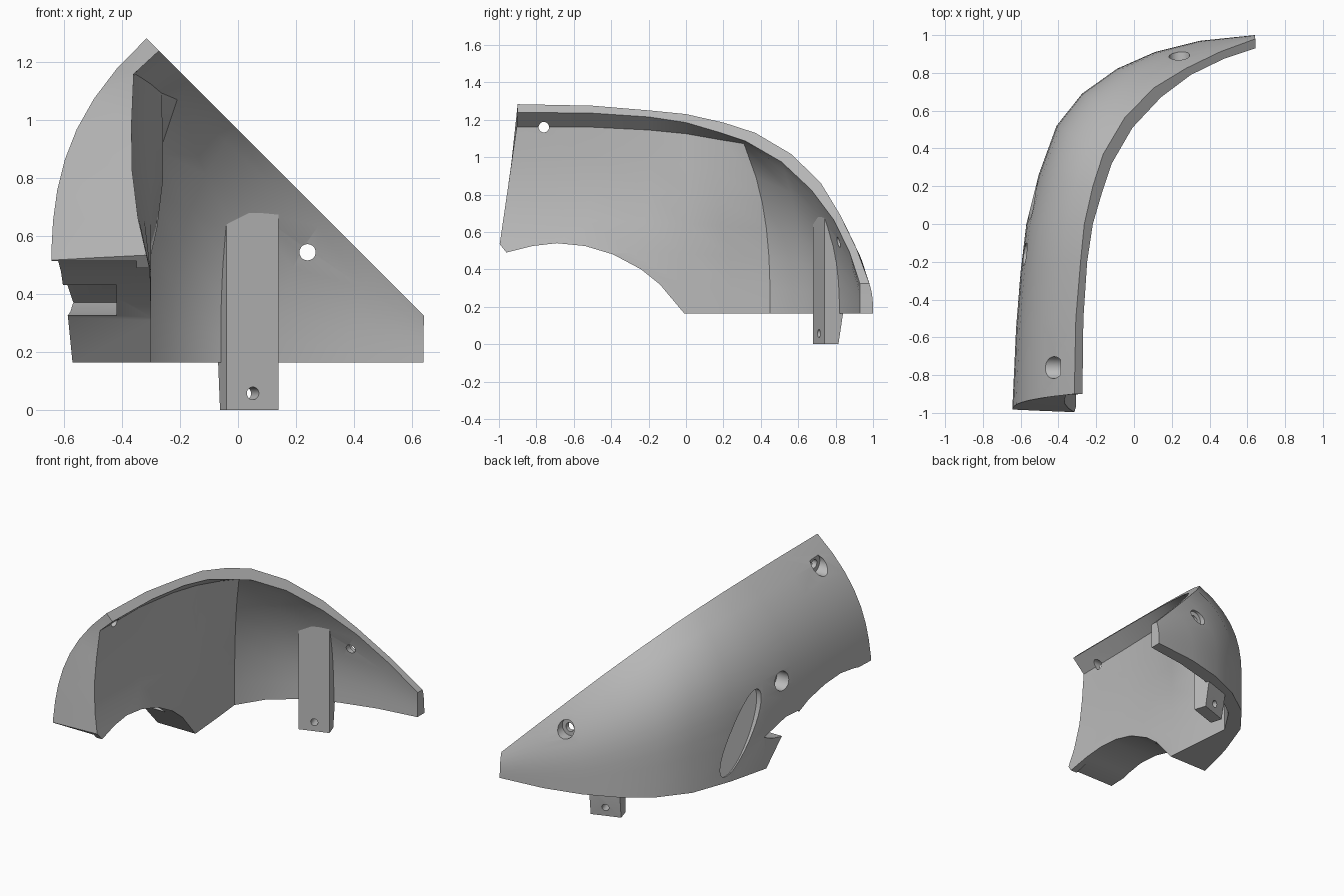
import bpy, bmesh, math
from mathutils import Vector, Matrix

if "Cube" in bpy.data.objects:
    bpy.data.objects.remove(bpy.data.objects["Cube"])

grey = bpy.data.materials.new("light_grey")
grey.diffuse_color = (0.5, 0.5, 0.5, 1)
grey.use_nodes = True
grey.node_tree.nodes["Principled BSDF"].inputs["Base Color"].default_value = grey.diffuse_color
CUT = 0.967  # the sloping rim lies on the plane x + z = CUT


def make(name, bm):
    bm.normal_update()
    bmesh.ops.recalc_face_normals(bm, faces=bm.faces)
    me = bpy.data.meshes.new(name)
    bm.to_mesh(me)
    bm.free()
    me.materials.append(grey)
    ob = bpy.data.objects.new(name, me)
    bpy.context.collection.objects.link(ob)
    return ob


def loft(name, rings):
    bm = bmesh.new()
    vs = [[bm.verts.new(p) for p in r] for r in rings]
    n = len(vs[0])
    for a, b in zip(vs, vs[1:]):
        for i in range(n):
            j = (i + 1) % n
            bm.faces.new((a[i], a[j], b[j], b[i]))
    bm.faces.new(vs[0])
    bm.faces.new(vs[-1])
    bm.normal_update()
    bmesh.ops.triangulate(bm, faces=[f for f in bm.faces if len(f.verts) > 4])
    return make(name, bm)


def rod(name, a, b, r, sides=32):
    a, b = Vector(a), Vector(b)
    bm = bmesh.new()
    m = Matrix.Translation((a + b) / 2) @ (b - a).to_track_quat('Z', 'Y').to_matrix().to_4x4()
    bmesh.ops.create_cone(bm, cap_ends=True, segments=sides, radius1=r, radius2=r,
                          depth=(b - a).length, matrix=m)
    return make(name, bm)


def carve(ob, cutter):
    cutter.hide_render = True
    m = ob.modifiers.new("cut", 'BOOLEAN')
    m.operation, m.solver, m.object = 'DIFFERENCE', 'EXACT', cutter
    bpy.context.view_layer.objects.active = ob
    bpy.ops.object.modifier_apply(modifier=m.name)
    bpy.data.objects.remove(cutter)


# Control curves along the shell: outer foot, outer rim, inner rim, inner foot
foot = [(-.645, -1.02), (-.625, -.55), (-.60, -.25), (-.57, 0), (-.505, .26), (-.41, .52),
        (-.275, .69), (-.09, .822), (.11, .91), (.35, .97), (.64, 1.0)]
rim = [(-.9, 1.283), (-.5, 1.275), (-.2, 1.25), (0, 1.23), (.2, 1.185), (.37, 1.13),
       (.565, 1.015), (.722, .86), (.825, .69), (.912, .51), (.98, .325)]
inner_rim = [(-.9, 1.24), (-.5, 1.235), (-.2, 1.215), (0, 1.185), (.17, 1.135), (.32, 1.085),
             (.51, .975), (.67, .825), (.79, .665), (.875, .49), (.93, .325)]
inner_foot = [(-.30, -1.05), (-.30, -.6), (-.30, -.3), (-.30, 0), (-.32, .24), (-.34, .45),
              (-.232, .618), (-.065, .745), (.14, .83), (.38, .893), (.64, .93)]
ledge = [(-.36, -.905, 1.16), (-.355, -.5, 1.16), (-.33, -.2, 1.145), (-.30, 0, 1.125),
         (-.265, .17, 1.095), (-.21, .31, 1.072)]

rings = []
for k in range(11):
    B = Vector((*foot[k], .165))
    E = Vector((CUT - rim[k][1], *rim[k]))
    I = Vector((CUT - inner_rim[k][1], *inner_rim[k]))
    D = Vector((*inner_foot[k], .165))
    z0 = .165 + .28 * (E.z - .325) / .955
    ring = [B]
    for i in range(0, 9):
        f = i / 8
        h = f ** 2.8
        y = B.y + (E.y - B.y) * h
        if k == 0:  # the front end leans in a straight line
            y = B.y + (E.y - B.y) * (z0 + f * (E.z - z0) - .165) / (E.z - .165)
        z = z0 + f * (E.z - z0)
        if i == 0:
            z = max(z, .175)
        ring.append(Vector((B.x + (E.x - B.x) * h, y, z)))
    ring.append(I)
    if k < 5:
        W = Vector(ledge[k])
        steps = [(1, 1), (.83, 1.12), (.67, 1.1), (.5, .75), (.33, .1), (.15, 0)]
    else:
        W = Vector(ledge[k]) if k == 5 else I
        steps = [(f, f ** 2.8) for f in (1 if k == 5 else .94, .8, .65, .5, .33, .15)]
    for f, h in steps:
        p = D.lerp(W, h)
        p.z = D.z + f * (W.z - D.z)
        if k == 0:
            p.y = D.y + f * (W.y - D.y)
        ring.append(p)
    ring.append(D)
    rings.append(ring)
shell = loft("curved_shell", rings)

# Arched cut-out below the front half
arch = [(-1.2, -.1), (-1.2, .79), (-.96, .49), (-.82, .525), (-.69, .54), (-.54, .525),
        (-.39, .48), (-.24, .4), (-.14, .32), (.1, .034), (.1, -.1)]
lip = [(-1.2, .3), (-1.2, .515), (-.86, .515), (-.86, .3)]
notch = [(-.3, .30), (-.07, .34), (.01, .372), (-.18, .44), (-.3, .442)]
for outline, x1 in ((arch, .2), (lip, -.35), (notch, -.42)):
    carve(shell, loft("arch_cutter", [[(x, y, z) for y, z in outline] for x in (-1, x1)]))

# Screw holes with wide outer recesses, and a round side pocket
for a, b, r in (((-.8, -.76, 1.16), (-.2, -.76, 1.16), .028),
                ((-.8, -.76, 1.16), (-.39, -.76, 1.16), .058),
                ((.24, 1.2, .545), (.24, .6, .545), .028),
                ((.24, 1.2, .545), (.24, .85, .545), .055),
                ((-.8, -.16, .677), (-.5, -.16, .677), .06)):
    carve(shell, rod("hole_cutter", a, b, r))

# Long shallow oval pocket on the outer side
bm = bmesh.new()
bmesh.ops.create_cone(bm, cap_ends=True, segments=40, radius1=1, radius2=1, depth=.2)
n = Vector((-.93, .33, .16)).normalized()
long_axis = Vector((-.06, -.29, .5))
long_axis = (long_axis - n * long_axis.dot(n)).normalized()
side = long_axis.cross(n)
m = Matrix((side * .085, long_axis * .28, n)).transposed().to_4x4()
bm.transform(Matrix.Translation(Vector((-.525, .18, .452)) + n * .06) @ m)
carve(shell, make("oval_cutter", bm))

# Mounting tab standing against the inner wall
front = [(-.04, .68), (.14, .74)]
levels = [(0, [(.115, .815), (-.062, .755)]), (.2, [(.108, .845), (-.07, .785)]),
          (.45, [(.11, .835), (-.068, .775)]), (.68, [(.13, .775), (-.05, .715)])]
tab = loft("mounting_tab", [[(x, y, z) for x, y in front + back] for z, back in levels])
carve(tab, rod("tab_hole_cutter", (.10, .56, .058), (-.01, .90, .058), .022, 20))

for ob in (shell, tab):
    bpy.ops.object.select_all(action='DESELECT')
    ob.select_set(True)
    bpy.context.view_layer.objects.active = ob
    bpy.ops.object.shade_smooth_by_angle(angle=math.radians(30))
